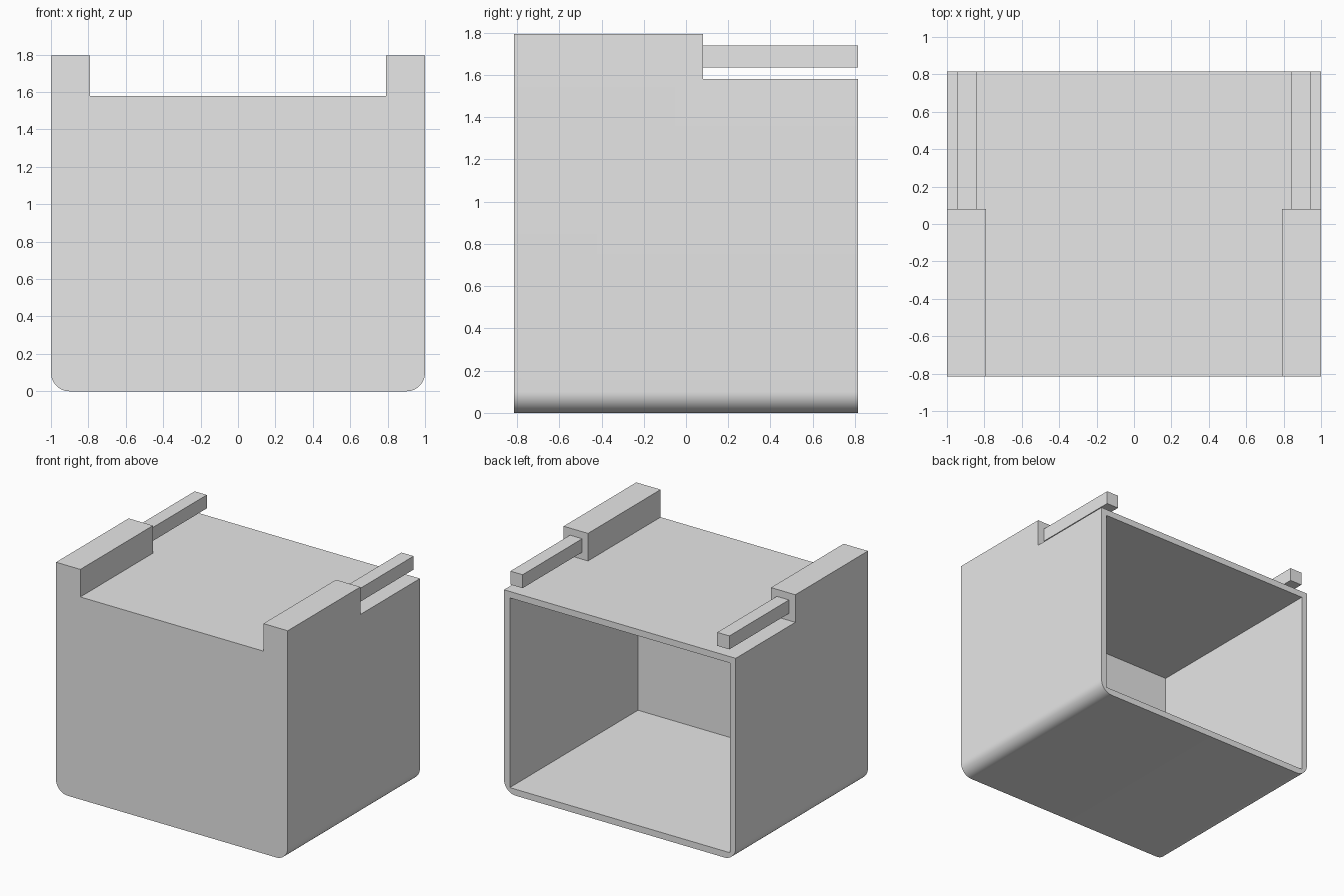
import bpy, bmesh
from math import sin, cos, pi
from mathutils import Vector

default = bpy.data.objects.get("Cube")
if default:
    bpy.data.objects.remove(default, do_unlink=True)

HALF_W, HALF_D = 1.0, 0.815      # outer half width and depth
DECK, TOP = 1.58, 1.795          # deck height, shoulder block height
BLOCK_X, BLOCK_Y = 0.79, 0.08    # inner side and rear end of the blocks
WALL, RADIUS = 0.05, 0.1

grey = bpy.data.materials.new("plain grey")
grey.use_nodes = True
grey.diffuse_color = (0.8, 0.8, 0.8, 1)
grey.node_tree.nodes["Principled BSDF"].inputs["Base Color"].default_value = grey.diffuse_color


def prism(name, points, sweep):
    """Extrude a closed 3D outline along a vector."""
    bm = bmesh.new()
    face = bm.faces.new([bm.verts.new(p) for p in points])
    new = bmesh.ops.extrude_face_region(bm, geom=[face])["geom"]
    moved = [v for v in new if isinstance(v, bmesh.types.BMVert)]
    bmesh.ops.translate(bm, verts=moved, vec=Vector(sweep))
    bmesh.ops.recalc_face_normals(bm, faces=bm.faces)
    mesh = bpy.data.meshes.new(name)
    bm.to_mesh(mesh)
    bm.free()
    mesh.materials.append(grey)
    obj = bpy.data.objects.new(name, mesh)
    bpy.context.collection.objects.link(obj)
    return obj


def box(name, x0, x1, y0, y1, z0, z1):
    base = [(x0, y0, z0), (x1, y0, z0), (x1, y1, z0), (x0, y1, z0)]
    return prism(name, base, (0, 0, z1 - z0))


def cut(target, cutter):
    mod = target.modifiers.new(cutter.name, "BOOLEAN")
    mod.operation, mod.solver, mod.object = "DIFFERENCE", "EXACT", cutter
    bpy.context.view_layer.objects.active = target
    bpy.ops.object.modifier_apply(modifier=mod.name)
    bpy.data.objects.remove(cutter, do_unlink=True)


# Housing: front profile with rounded bottom corners, swept front to back
STEPS = 12
arc = [(HALF_W - RADIUS + RADIUS * sin(a), RADIUS - RADIUS * cos(a))
       for a in (i * pi / 2 / STEPS for i in range(STEPS + 1))]
right_half = arc + [(HALF_W, TOP)]
outline = right_half + [(-x, z) for x, z in reversed(right_half)]
housing = prism("housing", [(x, -HALF_D, z) for x, z in outline], (0, 2 * HALF_D, 0))

# Cavity, open at the back
cut(housing, box("cavity_cutter", WALL - HALF_W, HALF_W - WALL,
                 WALL - HALF_D, HALF_D + 1, WALL, DECK - WALL))

# Deck: a T-shaped cut that leaves the two shoulder blocks
half_t = [(BLOCK_X, -2), (BLOCK_X, BLOCK_Y), (2, BLOCK_Y), (2, 2)]
t_shape = half_t + [(-x, y) for x, y in reversed(half_t)]
cut(housing, prism("deck_cutter", [(x, y, DECK) for x, y in t_shape], (0, 0, 1)))

bpy.ops.object.select_all(action="DESELECT")
housing.select_set(True)
bpy.context.view_layer.objects.active = housing
bpy.ops.object.shade_smooth_by_angle()

# Rails reaching back from the blocks, clear of the deck
for side, sign in (("left", 1), ("right", -1)):
    xs = sorted((sign * 0.84, sign * 0.945))
    box(side + "_rail", *xs, BLOCK_Y, HALF_D, 1.635, 1.74)
